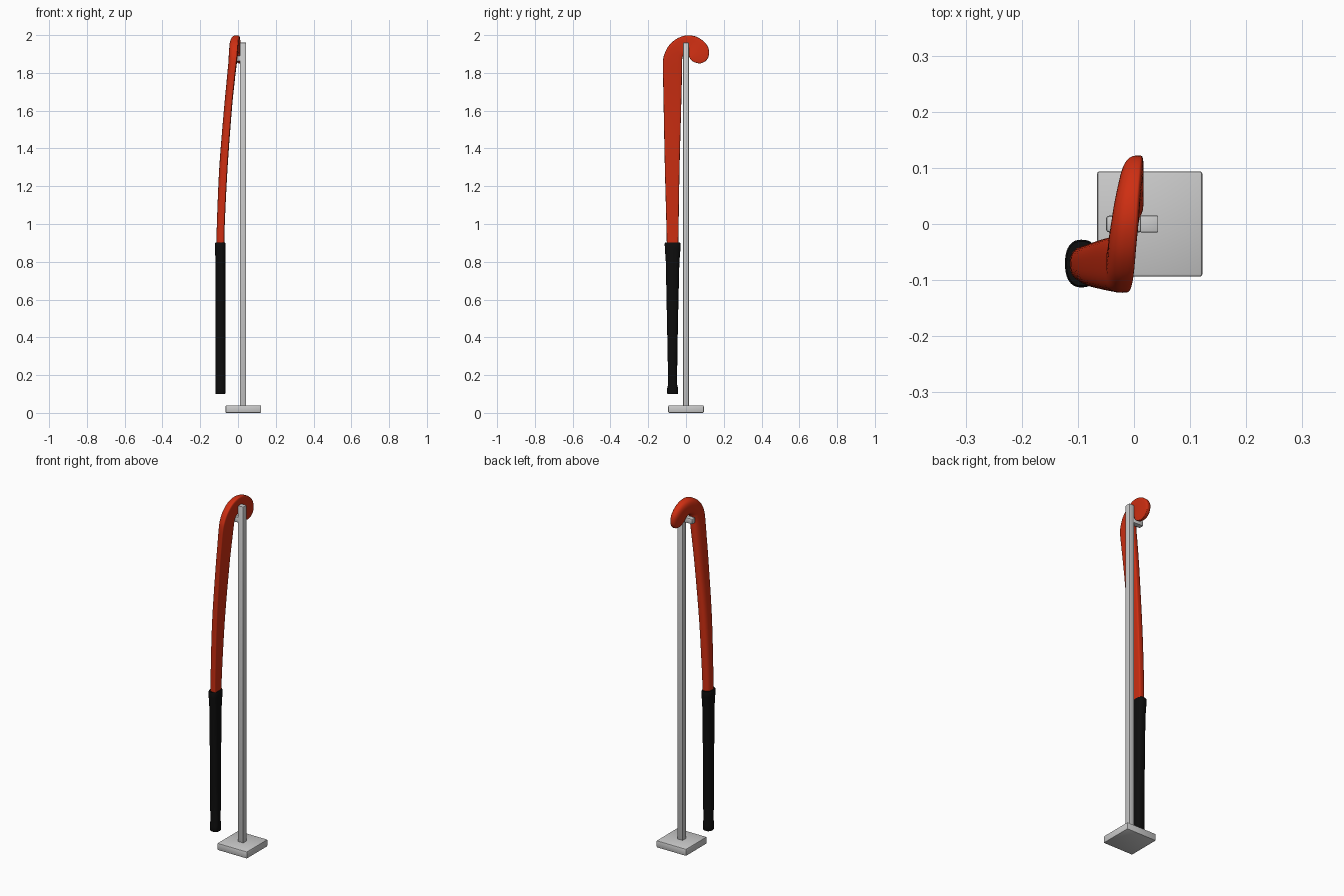
import bpy, bmesh, math
from mathutils import Vector

if "Cube" in bpy.data.objects:
    bpy.data.objects.remove(bpy.data.objects["Cube"])


def material(name, rgb):
    m = bpy.data.materials.new(name)
    m.diffuse_color = (*rgb, 1)
    m.use_nodes = True
    m.node_tree.nodes["Principled BSDF"].inputs["Base Color"].default_value = m.diffuse_color
    return m


RED = material("red lacquer", (0.62, 0.028, 0.006))
BLACK = material("black grip", (0.004, 0.004, 0.004))
GREY = material("light grey", (0.6, 0.6, 0.6))


def finish(bm, name, mat, angle=40):
    bmesh.ops.recalc_face_normals(bm, faces=bm.faces)
    me = bpy.data.meshes.new(name)
    bm.to_mesh(me)
    bm.free()
    me.materials.append(mat)
    ob = bpy.data.objects.new(name, me)
    bpy.context.collection.objects.link(ob)
    bpy.ops.object.select_all(action='DESELECT')
    ob.select_set(True)
    bpy.context.view_layer.objects.active = ob
    bpy.ops.object.shade_smooth_by_angle(angle=math.radians(angle))
    return ob


def box(name, lo, hi, mat, bevel):
    lo, hi = Vector(lo), Vector(hi)
    bm = bmesh.new()
    bmesh.ops.create_cube(bm, size=1)
    for v in bm.verts:
        v.co = (lo + hi) / 2 + v.co * (hi - lo)
    bmesh.ops.bevel(bm, geom=bm.edges[:], offset=bevel, segments=2,
                    profile=0.5, affect='EDGES')
    return finish(bm, name, mat, 30)


def smooth_rows(rows, steps):
    """Catmull-Rom interpolation of the control rows."""
    out = []
    for i in range(len(rows) - 1):
        a, b, c, d = (rows[max(0, min(len(rows) - 1, i + k))] for k in (-1, 0, 1, 2))
        for s in range(steps):
            t = s / steps
            out.append([0.5 * (2 * q + (r - p) * t + (2 * p - 5 * q + 4 * r - w) * t ** 2
                               + (3 * q - p - 3 * r + w) * t ** 3)
                        for p, q, r, w in zip(a, b, c, d)])
    return out + [list(rows[-1])]


def loft(name, rows, mat, front_pow, back_pow, front_share, n=40):
    """Rows: outer y, z, inner y, z, front x, back x. D-shaped section."""
    bm = bmesh.new()
    rings = []
    for oy, oz, iy, iz, fx, bx in rows:
        mid = fx + (bx - fx) * front_share
        ring = []
        for k in range(n):
            a = 2 * math.pi * k / n
            s, c = math.sin(a), math.cos(a)
            p = front_pow if s >= 0 else back_pow
            u = math.copysign(abs(c) ** p, c)
            v = abs(s) ** p
            x = mid + ((fx if s >= 0 else bx) - mid) * v
            t = (u + 1) / 2
            ring.append(bm.verts.new((x, oy + (iy - oy) * t, oz + (iz - oz) * t)))
        rings.append(ring)
    for r0, r1 in zip(rings, rings[1:]):
        for k in range(n):
            j = (k + 1) % n
            bm.faces.new((r0[k], r0[j], r1[j], r1[k]))
    bm.faces.new(rings[0])
    bm.faces.new(rings[-1])
    return finish(bm, name, mat)


# Stick: flat face towards +x, rounded back, hooked head
stick = [
    (-0.101, 0.86, -0.041, 0.86, -0.073, -0.114),
    (-0.104, 1.00, -0.039, 1.00, -0.070, -0.112),
    (-0.112, 1.30, -0.034, 1.30, -0.055, -0.099),
    (-0.118, 1.60, -0.026, 1.60, -0.033, -0.075),
    (-0.121, 1.76, -0.022, 1.76, -0.017, -0.060),
    (-0.122, 1.86, -0.021, 1.85, -0.006, -0.051),
    (-0.112, 1.905, -0.019, 1.88, -0.002, -0.049),
    (-0.090, 1.945, -0.014, 1.895, 0.001, -0.047),
    (-0.050, 1.980, -0.007, 1.903, 0.004, -0.045),
    (0.000, 1.998, 0.000, 1.906, 0.008, -0.041),
    (0.050, 1.993, 0.007, 1.903, 0.011, -0.036),
    (0.090, 1.970, 0.012, 1.897, 0.014, -0.030),
    (0.115, 1.940, 0.016, 1.888, 0.016, -0.025),
    (0.122, 1.910, 0.020, 1.878, 0.017, -0.020),
    (0.117, 1.880, 0.030, 1.866, 0.017, -0.014),
    (0.100, 1.860, 0.045, 1.856, 0.016, -0.007),
    (0.080, 1.851, 0.068, 1.850, 0.014, 0.004),
]
loft("stick", smooth_rows(stick, 5), RED, 0.35, 0.75, 0.28)

# Grip wrapped round the handle: z, outer y, inner y, front x, back x
grip = [
    (0.100, -0.098, -0.044, -0.068, -0.118),
    (0.106, -0.100, -0.042, -0.066, -0.120),
    (0.130, -0.100, -0.042, -0.066, -0.120),
    (0.150, -0.095, -0.047, -0.067, -0.119),
    (0.300, -0.097, -0.046, -0.067, -0.119),
    (0.550, -0.102, -0.041, -0.067, -0.119),
    (0.800, -0.107, -0.035, -0.067, -0.119),
    (0.870, -0.112, -0.029, -0.065, -0.122),
    (0.895, -0.113, -0.028, -0.065, -0.123),
    (0.901, -0.110, -0.031, -0.068, -0.120),
]
loft("grip", [(o, z, i, z, f, b) for z, o, i, f, b in grip], BLACK, 0.75, 0.85, 0.5)

# Display stand
box("stand_base", (-0.066, -0.094, 0), (0.122, 0.094, 0.04), GREY, 0.005)
box("stand_pole", (0.011, -0.015, 0.035), (0.043, 0.015, 1.96), GREY, 0.002)
box("stand_peg", (-0.05, -0.015, 1.86), (0.015, 0.015, 1.892), GREY, 0.006)
